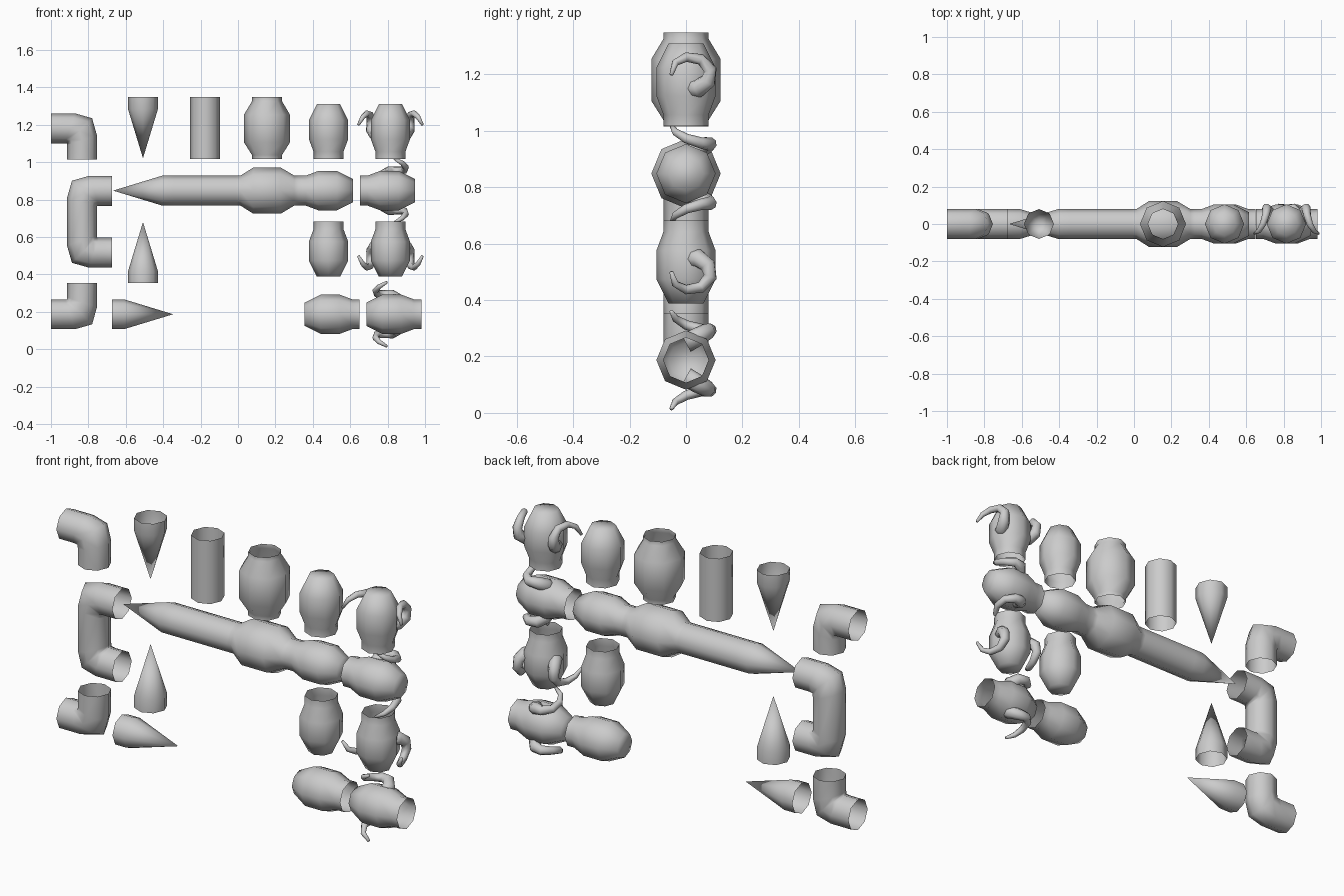
import bpy, bmesh, math
from mathutils import Vector, Quaternion

if "Cube" in bpy.data.objects:
    bpy.data.objects.remove(bpy.data.objects["Cube"])

R = 0.08           # standard tube radius
SIDES = 8
Y = Vector((0, 1, 0))


def V(x, z):
    return Vector((x, 0, z))


def loft(name, rings, cap_start=False, cap_end=False):
    """Skin rings given as (centre, axis_a, axis_b); open unless capped."""
    bm = bmesh.new()
    loops = []
    for c, a, b in rings:
        loops.append([bm.verts.new(c + a * math.cos(t) + b * math.sin(t))
                      for t in (2 * math.pi * k / SIDES for k in range(SIDES))])
    for l0, l1 in zip(loops, loops[1:]):
        for k in range(SIDES):
            n = (k + 1) % SIDES
            bm.faces.new((l0[k], l0[n], l1[n], l1[k]))
    if cap_start:
        bm.faces.new(loops[0])
    if cap_end:
        bm.faces.new(loops[-1])
    bmesh.ops.remove_doubles(bm, verts=bm.verts[:], dist=0.0005)
    bmesh.ops.recalc_face_normals(bm, faces=bm.faces[:])
    # make open shells face outwards
    c0, a0, _ = rings[0]
    f = min(bm.faces, key=lambda f: (f.calc_center_median() - c0 - a0).length)
    mid = (rings[0][0] + rings[1][0]) / 2
    if f.normal.dot(f.calc_center_median() - mid) < 0:
        bmesh.ops.reverse_faces(bm, faces=bm.faces[:])
    me = bpy.data.meshes.new(name)
    bm.to_mesh(me)
    bm.free()
    for p in me.polygons:
        p.use_smooth = True
    ob = bpy.data.objects.new(name, me)
    bpy.context.collection.objects.link(ob)
    return ob


def lathe(name, x, z, d, profile, cap=False):
    """Turn an (along, radius) profile from open end (x, z) along direction d."""
    d = V(*d)
    side = V(d.z, -d.x)
    return loft(name, [(V(x, z) + d * s, side * r, Y * r) for s, r in profile],
                cap_end=cap)


# profiles of the modular pieces
CONE = [(0, R), (0.064, R), (0.327, 0.0001)]
TUBE = [(0, R), (0.332, R)]
BARREL = [(0, R), (0.022, R), (0.09, 0.123), (0.238, 0.123), (0.31, R), (0.332, R)]
BOTTLE = [(0, R), (0.04, R), (0.107, 0.105), (0.208, 0.105), (0.294, 0.062)]

# horn path: (sideways, back, along, radius)
HORN = [(0.06, 0.0, 0.135, 0.035), (0.085, 0.045, 0.135, 0.033),
        (0.103, 0.078, 0.16, 0.029), (0.105, 0.086, 0.2, 0.024),
        (0.109, 0.053, 0.237, 0.020), (0.125, 0.0, 0.245, 0.017),
        (0.148, -0.038, 0.225, 0.013), (0.172, -0.052, 0.183, 0.007)]


def horned(name, x, z, d):
    lathe(name + "_body", x, z, d, BOTTLE, True)
    dv = V(*d)
    side = V(d[1], -d[0])
    for s, tag in ((1, "a"), (-1, "b")):
        pts = [V(x, z) + side * s * h[0] + Y * h[1] + dv * h[2] for h in HORN]
        rings, prev, a = [], None, None
        for i, p in enumerate(pts):
            t = (pts[min(i + 1, len(pts) - 1)] - pts[max(i - 1, 0)]).normalized()
            if a is None:
                a = t.orthogonal().normalized()
            else:
                a = prev.rotation_difference(t) @ a
            prev = t
            r = HORN[i][3]
            rings.append((p, a * r, t.cross(a) * r))
        loft(name + "_horn_" + tag, rings, True, True)


def pair(p, q):
    return ((p + q) / 2, (q - p) / 2, Y * R)


def corner(i, e1, e2):
    """Three rings fanning round the inner corner point i."""
    w = 2 * R
    return [pair(i - e2 * 0.01, i + e1 * w + e2 * 0.042),
            pair(i, i + (e1 + e2) * 0.134),
            pair(i - e1 * 0.01, i + e2 * w + e1 * 0.042)]


def elbow(name, corners, l):
    i, e1, e2 = corners[0]
    rings = [pair(i - e2 * l, i - e2 * l + e1 * 2 * R)]
    for c in corners:
        rings += corner(*c)
    i, e1, e2 = corners[-1]
    rings.append(pair(i - e1 * l, i - e1 * l + e2 * 2 * R))
    loft(name, rings)


UP, DOWN, RIGHT, LEFT = (0, 1), (0, -1), (1, 0), (-1, 0)

# pipe bends on the left
elbow("elbow_top", [(V(-0.914, 1.101), V(*UP), V(*RIGHT))], 0.086)
elbow("elbow_bottom", [(V(-0.914, 0.267), V(*DOWN), V(*RIGHT))], 0.086)
elbow("u_bend", [(V(-0.754, 0.767), V(*UP), V(*LEFT)),
                 (V(-0.754, 0.596), V(*LEFT), V(*DOWN))], 0.08)

# loose cones
lathe("cone_down", -0.508, 1.348, DOWN, CONE)
lathe("cone_up", -0.508, 0.353, UP, CONE)
lathe("cone_right", -0.674, 0.187, RIGHT, CONE)

# loose tube and barrel
lathe("tube", -0.176, 1.016, UP, TUBE)
lathe("barrel", 0.155, 1.016, UP, BARREL)

# assembled long rod
lathe("rod_cone", -0.341, 0.848, LEFT, CONE)
lathe("rod_tube", -0.341, 0.848, RIGHT, TUBE)
lathe("rod_barrel", -0.009, 0.848, RIGHT, BARREL)
lathe("rod_end", 0.322, 0.848, RIGHT, BOTTLE, True)

# round-ended pieces
lathe("bulb_up", 0.484, 1.016, UP, BOTTLE, True)
lathe("bulb_down", 0.484, 0.682, DOWN, BOTTLE, True)
lathe("bulb_left", 0.65, 0.187, LEFT, BOTTLE, True)

# horned pieces
horned("horned_up", 0.815, 1.016, UP)
horned("horned_right", 0.652, 0.848, RIGHT)
horned("horned_down", 0.815, 0.682, DOWN)
horned("horned_left", 0.98, 0.187, LEFT)
